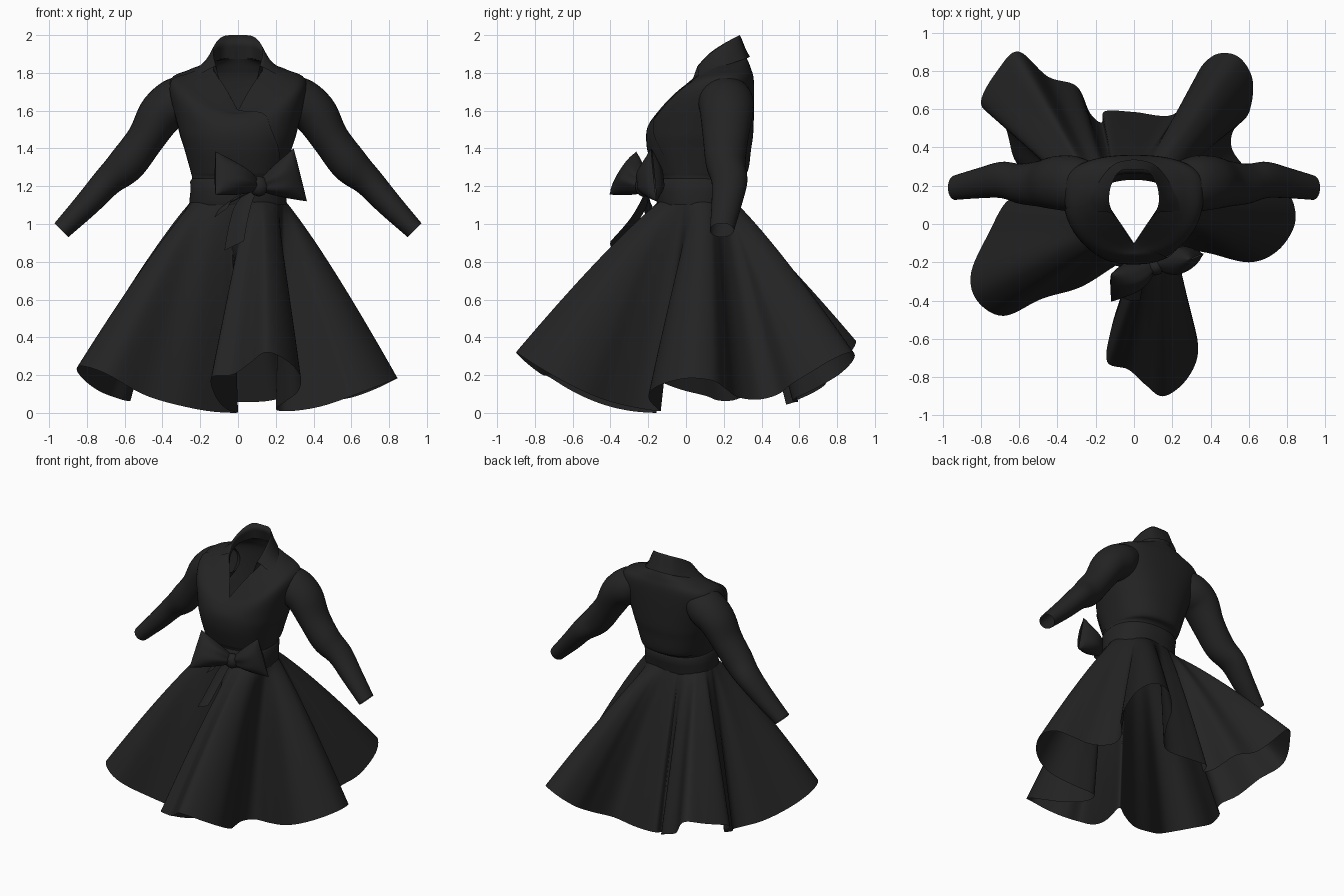
import bpy, bmesh, math
from mathutils import Vector as V

if "Cube" in bpy.data.objects:
    bpy.data.objects.remove(bpy.data.objects["Cube"])

black = bpy.data.materials.new("black_fabric")
black.diffuse_color = (0.017, 0.017, 0.018, 1)
black.use_nodes = True
black.node_tree.nodes["Principled BSDF"].inputs["Base Color"].default_value = black.diffuse_color


def spline(pts, n, closed=False):
    """Catmull-Rom curve through pts, n samples per span."""
    pts = [V(p) for p in pts]
    m = len(pts)
    get = (lambda i: pts[i % m]) if closed else (lambda i: pts[max(0, min(m - 1, i))])
    out = []
    for i in range(m if closed else m - 1):
        a, b, c, d = (get(i + k) for k in (-1, 0, 1, 2))
        for k in range(n):
            t = k / n
            out.append(0.5 * (2 * b + (c - a) * t + (2 * a - 5 * b + 4 * c - d) * t * t
                              + (3 * b - a - 3 * c + d) * t ** 3))
    if not closed:
        out.append(pts[-1])
    return out


def loft(name, rows, closed=False):
    """Skin a list of equally long point rows."""
    bm = bmesh.new()
    grid = [[bm.verts.new(p) for p in r] for r in rows]
    n = len(rows[0])
    for r0, r1 in zip(grid, grid[1:]):
        for i in range(n if closed else n - 1):
            j = (i + 1) % n
            bm.faces.new((r0[i], r0[j], r1[j], r1[i]))
    bmesh.ops.remove_doubles(bm, verts=bm.verts, dist=1e-5)
    bmesh.ops.recalc_face_normals(bm, faces=bm.faces)
    for f in bm.faces:
        f.smooth = True
    me = bpy.data.meshes.new(name)
    bm.to_mesh(me)
    bm.free()
    me.materials.append(black)
    ob = bpy.data.objects.new(name, me)
    bpy.context.collection.objects.link(ob)
    return ob


def spow(v, e):
    return math.copysign(abs(v) ** e, v)


def ring_point(a, z, rx, yc, yf, yb, e=0.85):
    c, s = spow(math.cos(a), e), spow(math.sin(a), e)
    return V((rx * c, yc + s * ((yb - yc) if s > 0 else (yc - yf)), z))


# Skirt: circle skirt of constant length, draped from waist to a folded hem
hem = [(0, -.16), (-.06, -.35), (-.12, -.55), (-.14, -.72), (-.03, -.76), (.06, -.84),
       (.15, -.9), (.26, -.83), (.33, -.7), (.32, -.55), (.25, -.4), (.2, -.24),
       (.24, -.14), (.38, -.15), (.6, -.2), (.75, -.14), (.84, 0), (.82, .14),
       (.73, .21), (.63, .26), (.56, .32), (.51, .4), (.52, .49), (.6, .58),
       (.62, .75), (.55, .87), (.44, .89), (.35, .82), (.3, .7), (.2, .57),
       (0, .585), (-.15, .59), (-.17, .53), (-.23, .58), (-.3, .72), (-.45, .77),
       (-.6, .9), (-.7, .82), (-.8, .63), (-.68, .52), (-.63, .35), (-.57, .25),
       (-.6, .17), (-.68, .1), (-.75, -.03), (-.85, -.25), (-.82, -.4), (-.68, -.48),
       (-.48, -.39), (-.28, -.33), (-.1, -.22)]
curve = spline(hem, 7, True)
lengths = [0]
for p, q in zip(curve, curve[1:] + curve[:1]):
    lengths.append(lengths[-1] + (q - p).length)
WAIST, LENGTH = 1.135, 1.135
cols = []
for p, l in zip(curve, lengths):
    a = math.radians(-100 + 360 * l / lengths[-1])
    w = V((.245 * math.cos(a), .05 + .192 * math.sin(a)))
    drop = math.sqrt(LENGTH ** 2 - (p - w).length_squared)
    col = []
    for k in range(25):
        t = k / 24
        xy = w.lerp(p, t ** .87)
        col.append((xy.x, xy.y, WAIST - drop * t))
    cols.append(col)
loft("skirt", list(zip(*cols)), True)

# Bodice: columns running from the waist over bust and shoulder to the V neckline
RINGS = [(1.12, .235, .05, -.13, .23), (1.24, .243, .05, -.15, .27), (1.275, .25, .06, -.165, .325),
         (1.40, .285, .08, -.2, .345), (1.50, .315, .10, -.2, .357)]


def bodice_column(a, n=6):
    pts = [ring_point(a, *r) for r in RINGS]
    f = max(0, -math.sin(a))
    t = math.acos(min(1, abs(math.cos(a)))) / (math.pi / 2)
    c, s = math.cos(a), math.sin(a)
    shoulder = ring_point(a, 1.745 - .175 * f ** 2.2, .365, .19, -.16, .36)
    if s >= 0:
        neck = V((.13 * c, .17 + .15 * s, 1.855 + .025 * s))
    else:
        neck = V((math.copysign(.13 * min(1, (1 - t) * 1.4), c), .17 - .27 * t,
                  1.855 - .255 * t ** 1.4))
    mid = shoulder.lerp(neck, .45) + V((0, 0, .022 * (1 - f)))
    return spline(pts + [shoulder, mid, neck], n)


N = 96
body = [bodice_column(2 * math.pi * i / N) for i in range(N)]
loft("bodice", list(zip(*body)), True)

# Wrap panel: the overlapping front layer, with its edge running diagonally to the waist
wrap = []
for k in range(37):
    v = k / 36
    row = []
    for i in range(17):
        a = math.radians(-165 + (75 + 78 * (1 - v) ** 1.4) * i / 16)
        row.append(bodice_column(a)[6 + k] + V((math.cos(a), math.sin(a), .3)) * .007)
    wrap.append(row)
loft("wrap_panel", wrap)

# Belt band
belt = [(1.10, .255, .05, -.15, .25), (1.12, .258, .05, -.157, .255), (1.17, .252, .05, -.157, .26),
        (1.225, .253, .05, -.163, .275), (1.24, .243, .05, -.15, .265)]
loft("belt", [[ring_point(2 * math.pi * i / 64, *r) for i in range(64)] for r in belt], True)

# Collar: stand rising from the neckline, folding over into spread wings
base = [(0, .32, 1.875), (.08, .295, 1.87), (.13, .2, 1.855), (.13, .11, 1.82), (.1, .035, 1.765)]
top = [(0, .285, 2.0), (.075, .275, 1.995), (.12, .2, 1.955), (.13, .12, 1.9), (.115, .06, 1.835)]
outer = [(0, .338, 1.885), (.1, .315, 1.875), (.17, .24, 1.85), (.22, .15, 1.825), (.265, .07, 1.775)]


def both_sides(pts):
    half = spline(pts, 8)
    return [V((-p.x, p.y, p.z)) for p in reversed(half[1:])] + half


b, t, o = both_sides(base), both_sides(top), both_sides(outer)
rows = [b, [p.lerp(q, .5) for p, q in zip(b, t)], t,
        [p.lerp(q, .12) + V((0, 0, .002)) for p, q in zip(t, o)],
        [p.lerp(q, .55) - V((0, 0, .006)) for p, q in zip(t, o)], o]
loft("collar", rows)

# Sleeves: (centre x, y, z, in-plane radius, depth radius)
SLEEVE = [(.22, .2, 1.715, .09, .12), (.31, .21, 1.655, .128, .145), (.405, .215, 1.585, .12, .14),
          (.49, .21, 1.45, .10, .12), (.59, .21, 1.317, .10, .105), (.69, .23, 1.225, .08, .095),
          (.80, .215, 1.105, .068, .08), (.935, .19, .967, .052, .064)]
path = spline([s[:3] for s in SLEEVE], 6)
size = spline([(s[3], s[4], 0) for s in SLEEVE], 6)
for side, label in ((1, "left"), (-1, "right")):
    rows = []
    for i, (p, r) in enumerate(zip(path, size)):
        d = path[min(i + 1, len(path) - 1)] - path[max(i - 1, 0)]
        n = V((-d.z, 0, d.x)).normalized()
        row = []
        for k in range(32):
            a = 2 * math.pi * k / 32
            q = p + n * (r.x * math.cos(a)) + V((0, r.y * math.sin(a), 0))
            row.append((q.x * side, q.y, q.z))
        rows.append(row)
    loft(label + "_sleeve", rows, True)


# Bow: two puffed loops, a knot and hanging tails
def bow_loop(name, start, end, up, height):
    start, end, up = V(start), V(end), V(up).normalized()
    axis = end - start
    thick = axis.cross(up).normalized()
    rows = []
    for k in range(17):
        u = k / 16
        h = .025 + (height - .025) * u ** .8
        w = .02 + .055 * math.sin(math.pi * u) ** .8 if k < 16 else .003
        row = []
        for j in range(32):
            a = 2 * math.pi * j / 32
            crease = 1 + .12 * (1 - u) * math.cos(6 * a)
            row.append(start + axis * u + up * (h * math.cos(a)) + thick * (w * crease * math.sin(a)))
        rows.append(row)
    return loft(name, rows, True)


bow_loop("bow_loop_right", (.12, -.21, 1.2), (.33, -.17, 1.26), (-.25, -.1, 1), .145)
bow_loop("bow_loop_left", (.10, -.22, 1.2), (-.12, -.335, 1.27), (0, .5, .8), .135)

knot = [(.065, .02), (.08, .045), (.11, .055), (.14, .045), (.155, .02)]
loft("bow_knot", [[(x, -.225 + r * .8 * math.cos(a * math.pi / 10), 1.2 + r * math.sin(a * math.pi / 10))
                   for a in range(20)] for x, r in knot], True)


def tail(name, points, width):
    rows = []
    for p in spline(points, 6):
        rows.append([p + V((width * s, .012 * s * s - .01 * s, .025 * s)) for s in (-1, -.5, 0, .5, 1)])
    return loft(name, rows)


tail("bow_tail_front", [(.07, -.22, 1.17), (.03, -.235, 1.11), (0, -.3, 1.0), (-.02, -.4, .885)], .052)
tail("bow_tail_short", [(.08, -.22, 1.18), (.0, -.21, 1.14), (-.06, -.2, 1.11), (-.09, -.22, 1.06)], .035)
